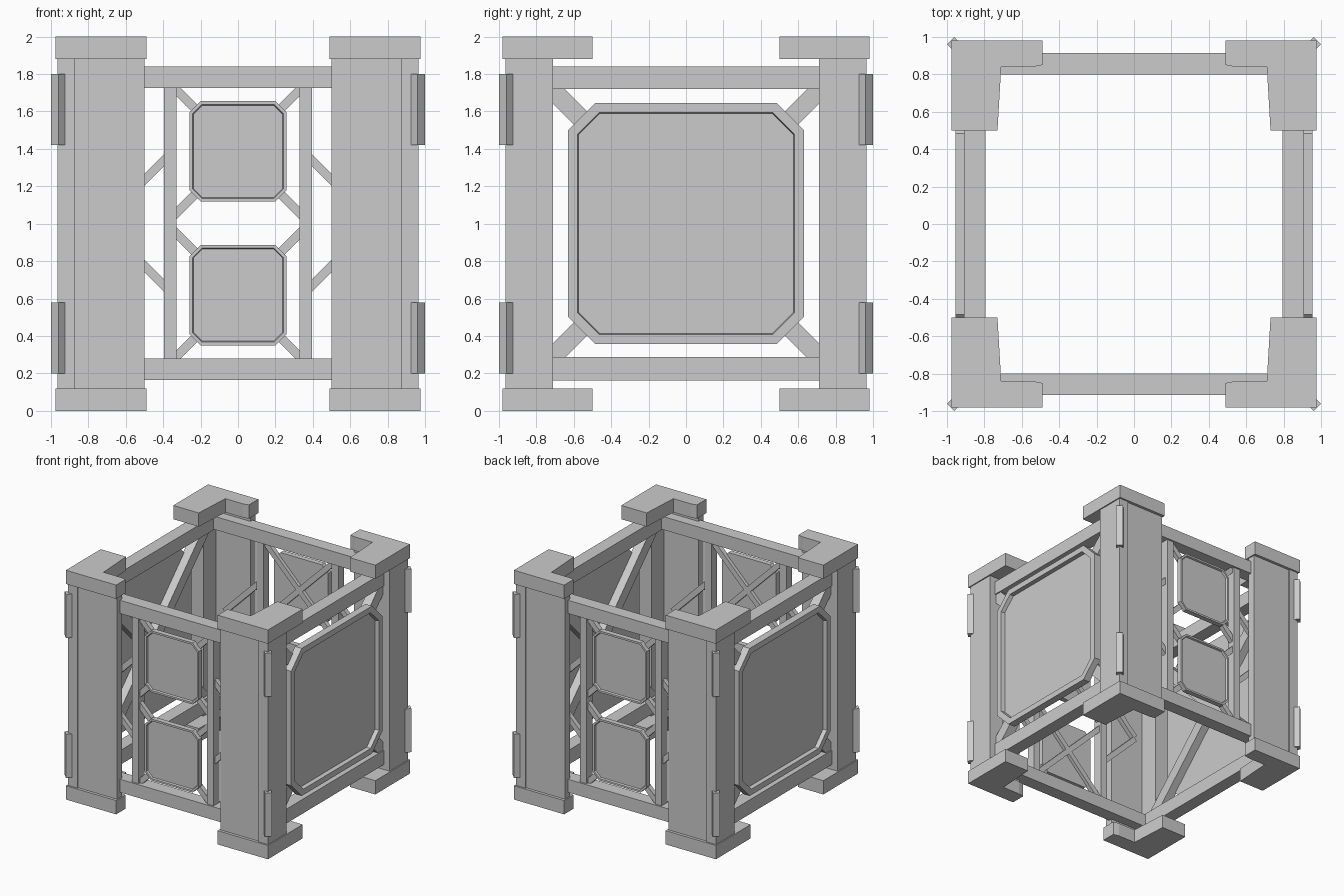
import bpy
import bmesh
from math import pi, atan2, hypot
from mathutils import Matrix, Vector

old = bpy.data.objects.get("Cube")
if old:
    bpy.data.objects.remove(old, do_unlink=True)

grey = bpy.data.materials.new("light_grey_metal")
grey.use_nodes = True
colour = (0.6, 0.6, 0.6, 1)
grey.diffuse_color = colour
grey.node_tree.nodes["Principled BSDF"].inputs["Base Color"].default_value = colour


def finish(name, bm, matrix):
    """Turn a bmesh into an object, keeping normals outward after mirroring."""
    bm.transform(matrix)
    bmesh.ops.recalc_face_normals(bm, faces=bm.faces)
    mesh = bpy.data.meshes.new(name)
    bm.to_mesh(mesh)
    bm.free()
    mesh.materials.append(grey)
    bpy.context.collection.objects.link(bpy.data.objects.new(name, mesh))


def prism(name, outline, z0, z1, matrix):
    """Extrude a plan outline from z0 to z1."""
    bm = bmesh.new()
    face = bm.faces.new([bm.verts.new((x, y, z0)) for x, y in outline])
    new = bmesh.ops.extrude_face_region(bm, geom=[face])["geom"]
    top = [v for v in new if isinstance(v, bmesh.types.BMVert)]
    bmesh.ops.translate(bm, verts=top, vec=(0, 0, z1 - z0))
    finish(name, bm, matrix)


def bar(name, start, end, width, outer, inner, matrix):
    """Rectangular bar in the front wall, between two (x, z) points."""
    dx, dz = end[0] - start[0], end[1] - start[1]
    centre = Vector(((start[0] + end[0]) / 2, -(outer + inner) / 2,
                     (start[1] + end[1]) / 2))
    bm = bmesh.new()
    bmesh.ops.create_cube(bm, size=1)
    place = (Matrix.Translation(centre) @ Matrix.Rotation(-atan2(dz, dx), 4, "Y")
             @ Matrix.Diagonal((hypot(dx, dz), outer - inner, width, 1)))
    finish(name, bm, matrix @ place)


def panel(name, half, z0, z1, cut, rim, outer, inner, depth, matrix):
    """Octagonal plate in the front wall with a recessed centre."""
    outline = [(-half + cut, z0), (half - cut, z0), (half, z0 + cut),
               (half, z1 - cut), (half - cut, z1), (-half + cut, z1),
               (-half, z1 - cut), (-half, z0 + cut)]
    bm = bmesh.new()
    face = bm.faces.new([bm.verts.new((x, -outer, z)) for x, z in outline])
    back = bmesh.ops.extrude_face_region(bm, geom=[face], use_keep_orig=True)["geom"]
    moved = [v for v in back if isinstance(v, bmesh.types.BMVert)]
    bmesh.ops.translate(bm, verts=moved, vec=(0, outer - inner, 0))
    bmesh.ops.recalc_face_normals(bm, faces=bm.faces)
    bmesh.ops.inset_region(bm, faces=[face], thickness=rim)
    bmesh.ops.inset_region(bm, faces=[face], thickness=0.006)
    bmesh.ops.translate(bm, verts=face.verts[:], vec=(0, depth, 0))
    finish(name, bm, matrix)


# Corner posts, end caps and edge bumpers
cap = [(0.49, 0.98), (0.49, 0.85), (0.54, 0.84), (0.71, 0.84),
       (0.73, 0.5), (0.975, 0.5), (0.975, 0.98)]
post = [(0.5, 0.955), (0.5, 0.885), (0.83, 0.885), (0.83, 0.71),
        (0.965, 0.71), (0.965, 0.965), (0.875, 0.965), (0.875, 0.955)]
bumper = [(1, 0.96), (0.96, 1), (0.92, 0.96), (0.96, 0.92)]
for sx, side in ((1, "left"), (-1, "right")):
    for sy, end in ((1, "back"), (-1, "front")):
        corner = Matrix.Diagonal((sx, sy, 1, 1))
        tag = end + "_" + side
        prism(tag + "_post", post, 0.12, 1.88, corner)
        prism(tag + "_foot", cap, 0, 0.12, corner)
        prism(tag + "_cap", cap, 1.88, 2, corner)
        prism(tag + "_lower_bumper", bumper, 0.2, 0.58, corner)
        prism(tag + "_upper_bumper", bumper, 1.42, 1.8, corner)

# Front and back walls: rails, uprights, cross braces and two small panels
for wall, angle in (("front", 0), ("back", pi)):
    turn = Matrix.Rotation(angle, 4, "Z")
    bar(wall + "_lower_rail", (-0.88, 0.222), (0.88, 0.222), 0.115, 0.915, 0.8, turn)
    bar(wall + "_upper_rail", (-0.88, 1.783), (0.88, 1.783), 0.115, 0.915, 0.8, turn)
    for s in (-1, 1):
        bar(wall + "_upright", (s * 0.362, 0.25), (s * 0.362, 1.75), 0.065, 0.9, 0.82, turn)
        bar(wall + "_upper_strut", (s * 0.37, 1.365), (s * 0.72, 1.015), 0.047, 0.88, 0.84, turn)
        bar(wall + "_lower_strut", (s * 0.37, 0.645), (s * 0.72, 0.995), 0.047, 0.88, 0.84, turn)
    for level, z in (("lower", 0.618), ("upper", 1.387)):
        for s in (-1, 1):
            bar(wall + "_" + level + "_brace", (-0.35, z - s * 0.35),
                (0.35, z + s * 0.35), 0.047, 0.88, 0.84, turn)
        panel(wall + "_" + level + "_panel", 0.26, z - 0.268, z + 0.268,
              0.06, 0.018, 0.915, 0.87, 0.015, turn)

# Side walls: rails, cross brace and one large panel
for wall, angle in (("left", pi / 2), ("right", -pi / 2)):
    turn = Matrix.Rotation(angle, 4, "Z")
    bar(wall + "_lower_rail", (-0.88, 0.225), (0.88, 0.225), 0.125, 0.91, 0.795, turn)
    bar(wall + "_upper_rail", (-0.88, 1.78), (0.88, 1.78), 0.12, 0.91, 0.795, turn)
    for s in (-1, 1):
        bar(wall + "_brace", (-0.74, 1 - s * 0.74), (0.74, 1 + s * 0.74),
            0.1, 0.9, 0.82, turn)
    panel(wall + "_panel", 0.63, 0.358, 1.645, 0.145, 0.055, 0.955, 0.89, 0.035, turn)
